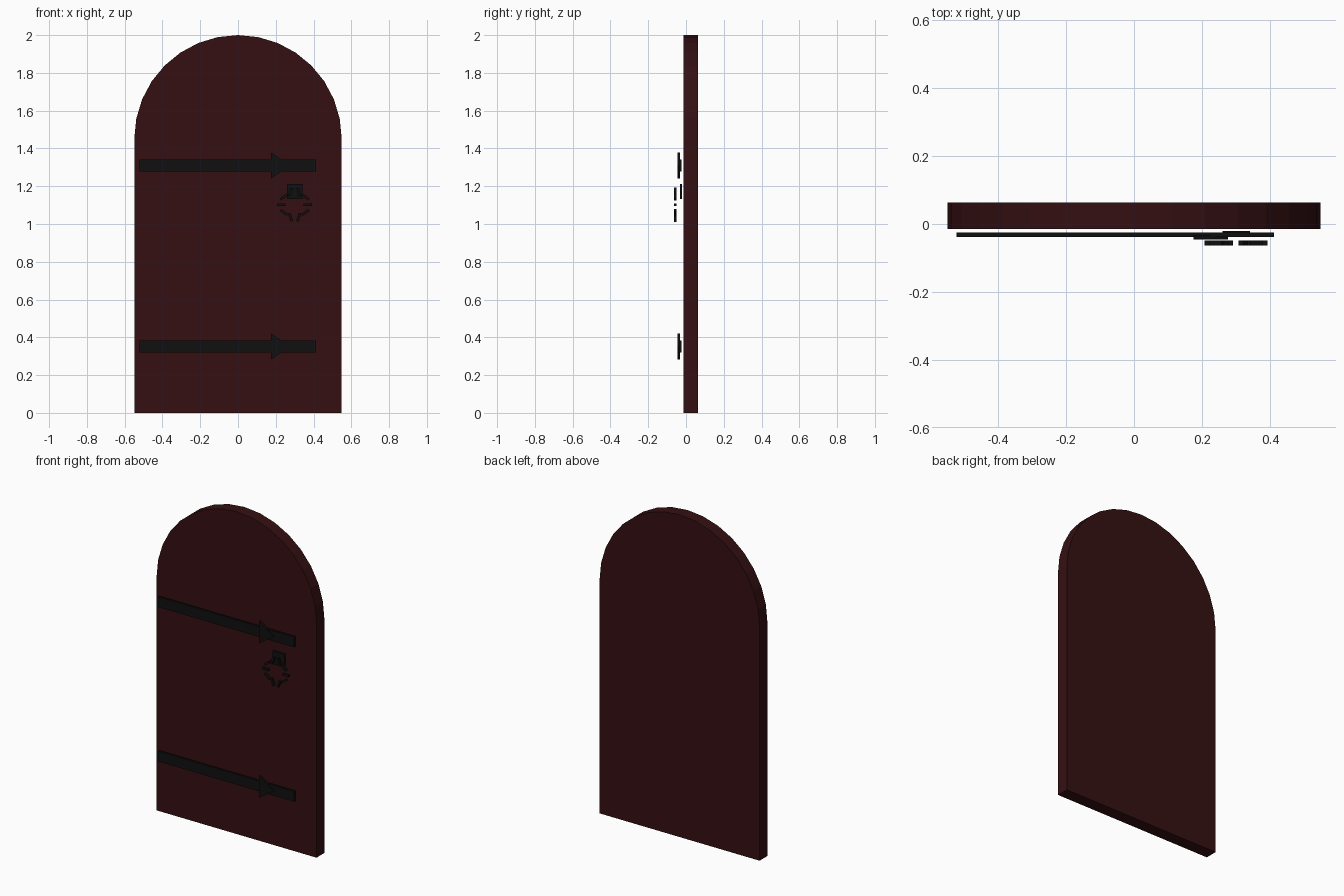
import bpy, bmesh
from math import sin, cos, pi, radians
from mathutils import Matrix, Vector

cube = bpy.data.objects.get("Cube")
if cube:
    bpy.data.objects.remove(cube, do_unlink=True)


def material(name, rgb):
    m = bpy.data.materials.new(name)
    m.use_nodes = True
    m.diffuse_color = (*rgb, 1)
    m.node_tree.nodes["Principled BSDF"].inputs["Base Color"].default_value = (*rgb, 1)
    return m


wood = material("dark red wood", (0.035, 0.005, 0.006))
iron = material("black iron", (0.005, 0.005, 0.005))


def finish(name, bm, mat):
    bmesh.ops.recalc_face_normals(bm, faces=bm.faces)
    mesh = bpy.data.meshes.new(name)
    bm.to_mesh(mesh)
    bm.free()
    mesh.materials.append(mat)
    ob = bpy.data.objects.new(name, mesh)
    bpy.context.collection.objects.link(ob)
    return ob


def slab(name, outline, y0, y1, mat):
    """Extrude an (x, z) outline from y0 to y1."""
    bm = bmesh.new()
    face = bm.faces.new([bm.verts.new((x, y0, z)) for x, z in outline])
    moved = bmesh.ops.extrude_face_region(bm, geom=[face])["geom"]
    bmesh.ops.translate(bm, vec=(0, y1 - y0, 0),
                        verts=[v for v in moved if isinstance(v, bmesh.types.BMVert)])
    return finish(name, bm, mat)


def rect(x0, x1, z0, z1):
    return [(x0, z0), (x1, z0), (x1, z1), (x0, z1)]


# Door leaf with a round arched top
R = 0.549
SPRING = 2 - R
arch = [(R * cos(i * pi / 16), SPRING + R * sin(i * pi / 16)) for i in range(17)]
slab("door_leaf", [(-R, 0)] + [(R, 0)] + arch, -0.014, 0.063, wood)

# Hinge straps, each with an arrowhead
for label, z in (("lower", 0.352), ("upper", 1.31)):
    slab(label + "_hinge_strap", rect(-0.522, 0.412, z - 0.032, z + 0.032), -0.038, -0.025, iron)
    slab(label + "_hinge_arrowhead",
         [(0.175, z - 0.069), (0.277, z), (0.175, z + 0.069)], -0.045, -0.032, iron)

# Handle backplate
slab("handle_plate", rect(0.26, 0.341, 1.132, 1.213), -0.033, -0.02, iron)

# Handle ring built from ten separate bars
bm = bmesh.new()
for i in range(10):
    a = radians(36 * i)
    centre = Vector((0.3 + 0.07 * cos(a), -0.056, 1.102 + 0.07 * sin(a)))
    bar = (Matrix.Translation(centre) @ Matrix.Rotation(a, 4, 'Y')
           @ Matrix.Diagonal((0.045, 0.014, 0.014, 1)))
    bmesh.ops.create_cube(bm, size=1, matrix=bar)
finish("handle_ring", bm, iron)
